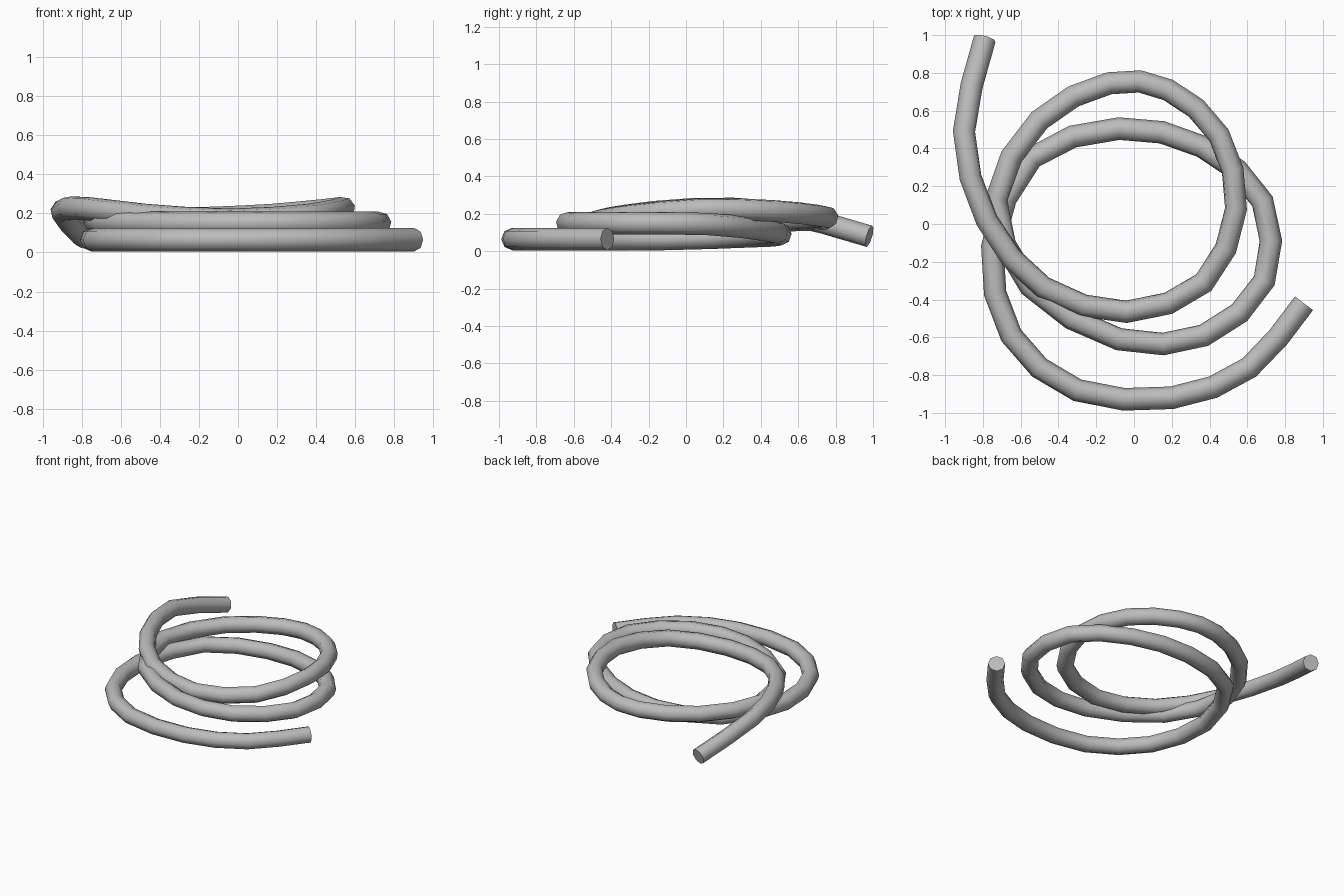
import bpy
from mathutils import Vector

if "Cube" in bpy.data.objects:
    bpy.data.objects.remove(bpy.data.objects["Cube"])

# Guide points of the rope's centre line, from the lower loose end to the upper one
guides = [Vector(p) for p in (
    (.90, -.42, .065), (.61, -.76, .065), (.20, -.92, .065), (-.30, -.88, .065),
    (-.65, -.59, .065), (-.75, -.12, .065), (-.54, .35, .08), (-.08, .505, .09),
    (.36, .41, .115), (.68, .12, .145), (.69, -.30, .15), (.37, -.59, .15),
    (-.08, -.61, .15), (-.55, -.33, .15), (-.73, .13, .155), (-.50, .55, .165),
    (-.13, .745, .175), (.18, .71, .19), (.45, .47, .215), (.54, .08, .225),
    (.37, -.31, .19), (-.04, -.465, .165), (-.48, -.335, .19), (-.78, .02, .225),
    (-.90, .49, .21), (-.79, .98, .08))]


def refine(pts):
    """Add one smooth in-between point to every span."""
    ends = [2 * pts[0] - pts[1]] + pts + [2 * pts[-1] - pts[-2]]
    out = []
    for a, b, c, d in zip(ends, ends[1:], ends[2:], ends[3:]):
        out += [b, (9 * (b + c) - a - d) / 16]
    return out + [pts[-1]]


path = refine(guides)

# Rope: an eight-sided tube swept along the centre line
curve = bpy.data.curves.new("rope", 'CURVE')
curve.dimensions = '3D'
curve.bevel_depth = .06
curve.bevel_resolution = 2
curve.use_fill_caps = True
spline = curve.splines.new('POLY')
spline.points.add(len(path) - 1)
for point, co in zip(spline.points, path):
    point.co = (*co, 1)
spline.use_smooth = True

rope = bpy.data.objects.new("rope", curve)
bpy.context.collection.objects.link(rope)

grey = bpy.data.materials.new("rope grey")
grey.diffuse_color = (.5, .5, .5, 1)
grey.use_nodes = True
grey.node_tree.nodes["Principled BSDF"].inputs["Base Color"].default_value = grey.diffuse_color
curve.materials.append(grey)

# Turn the sweep into a mesh
bpy.context.view_layer.objects.active = rope
rope.select_set(True)
bpy.ops.object.convert(target='MESH')
bpy.ops.object.shade_smooth_by_angle(angle=1.0)
